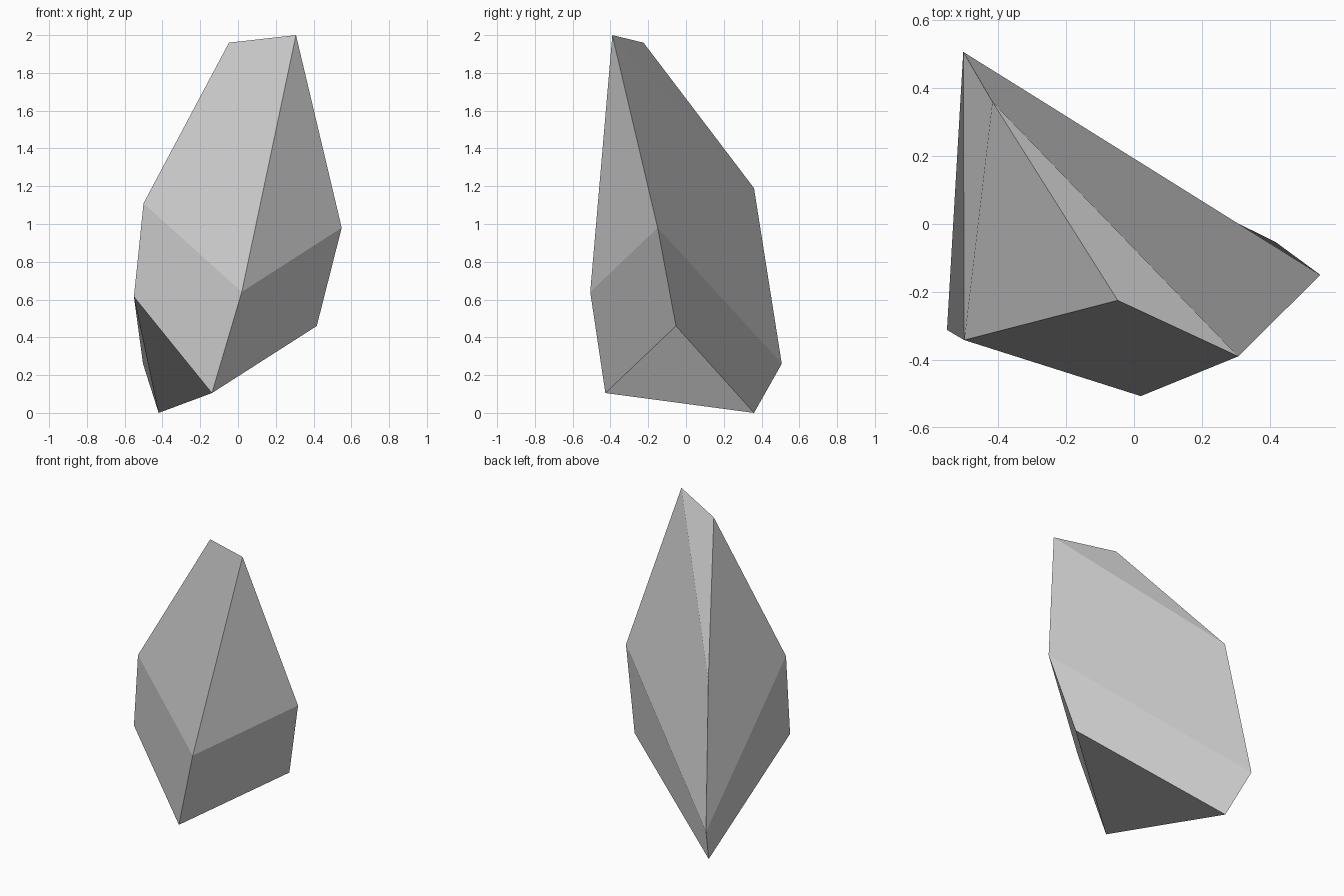
import bpy, bmesh

if "Cube" in bpy.data.objects:
    bpy.data.objects.remove(bpy.data.objects["Cube"])

# Named corners of the faceted crystal, from the tip down to the base
P = {
    "A": (0.307, -0.39, 2.0), "B": (-0.048, -0.225, 1.96),     # tip ridge
    "K": (-0.417, 0.36, 1.19), "J": (-0.50, -0.342, 1.11),     # upper shoulder
    "C": (0.549, -0.15, 0.98), "E": (0.02, -0.507, 0.64),      # girdle
    "I": (-0.551, -0.312, 0.615), "D": (0.417, -0.053, 0.46),
    "H": (-0.503, 0.507, 0.26), "F": (-0.138, -0.427, 0.105),  # lower corners
    "G": (-0.42, 0.36, 0.0),
}

# Facets as loops of corners: each quad folds along its first-to-third corner
FACETS = ["ABK", "AEC",            # small tip facets
          "BJEA", "IJEF", "ECDF",  # front
          "ACHK", "CDGH",          # back right
          "JHKB", "IJHG",          # back left
          "FDGI"]                  # underside

bm = bmesh.new()
verts = {name: bm.verts.new(co) for name, co in P.items()}
for loop in FACETS:
    bm.faces.new([verts[c] for c in loop])
bmesh.ops.recalc_face_normals(bm, faces=bm.faces[:])

# Keep the first-to-third fold where normals were reversed
mesh = bpy.data.meshes.new("crystal_shard")
bm.to_mesh(mesh)
bm.free()

# Crystal object, flat shaded
crystal = bpy.data.objects.new("crystal_shard", mesh)
bpy.context.collection.objects.link(crystal)
